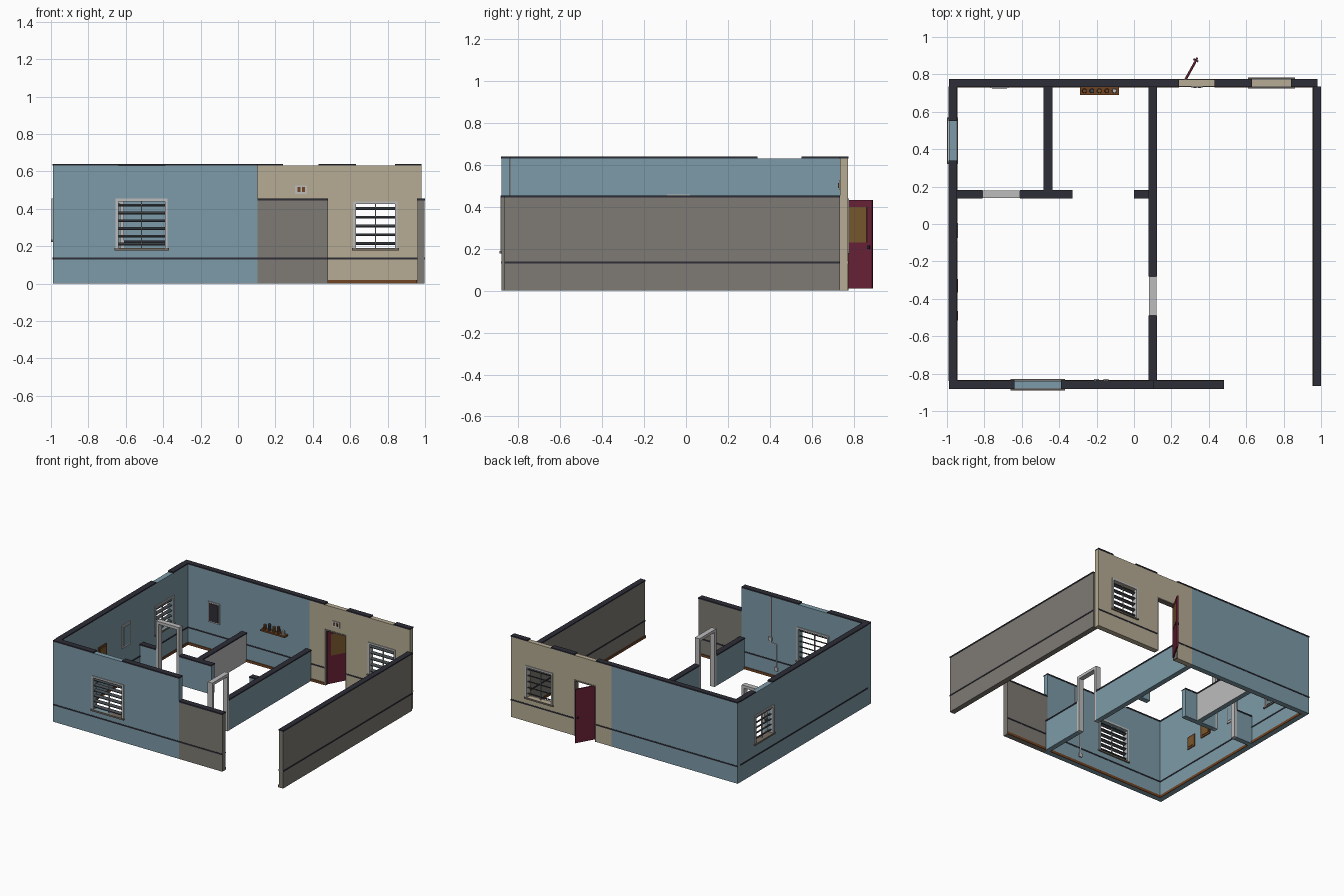
import bpy, bmesh, math
from mathutils import Matrix, Vector

if "Cube" in bpy.data.objects:
    bpy.data.objects.remove(bpy.data.objects["Cube"])


def mat(name, r, g, b):
    m = bpy.data.materials.new(name)
    m.diffuse_color = [((c / 255 + 0.055) / 1.055) ** 2.4 for c in (r, g, b)] + [1]
    m.use_nodes = True
    m.node_tree.nodes["Principled BSDF"].inputs["Base Color"].default_value = m.diffuse_color
    return m


BLUE = mat("wall blue", 125, 155, 168)
BEIGE = mat("wall beige", 182, 171, 147)
GREY = mat("wall grey", 126, 122, 115)
DARK = mat("dark trim", 45, 45, 55)
FRAME = mat("light frame", 188, 188, 188)
BROWN = mat("wood brown", 112, 68, 36)
MAROON = mat("door maroon", 106, 34, 56)
TAN = mat("panel tan", 120, 88, 45)
SLAT = mat("louver grey", 68, 74, 78)
SILL = mat("sill taupe", 118, 108, 98)


def finish(name, bm, *mats):
    bmesh.ops.recalc_face_normals(bm, faces=bm.faces)
    me = bpy.data.meshes.new(name)
    bm.to_mesh(me)
    bm.free()
    for m in mats:
        me.materials.append(m)
    ob = bpy.data.objects.new(name, me)
    bpy.context.collection.objects.link(ob)
    return ob


def place(axis, u, v, z):
    return (u, v, z) if axis == 'x' else (v, u, z)


def add_box(bm, axis, u0, u1, v0, v1, z0, z1, tilt=0):
    c = Vector(place(axis, (u0 + u1) / 2, (v0 + v1) / 2, (z0 + z1) / 2))
    s = place(axis, u1 - u0, v1 - v0, z1 - z0)
    rot = Matrix.Rotation(tilt, 4, 'X' if axis == 'x' else 'Y')
    bmesh.ops.create_cube(bm, size=1, matrix=Matrix.Translation(c) @ rot @ Matrix.Diagonal((*s, 1)))


def boxes(name, m, axis, *dims):
    bm = bmesh.new()
    for d in dims:
        add_box(bm, axis, *d)
    return finish(name, bm, m)


def gaps(u0, u1, cuts):
    """Spans of u0..u1 left over between the cuts."""
    out, u = [], u0
    for a, b in sorted(cuts):
        if a > u:
            out.append((u, a))
        u = b
    if u < u1:
        out.append((u, u1))
    return out


def wall(name, m, axis, u0, u1, v0, v1, h, holes=(), stripe=True, skirt=0):
    """Slab with rectangular holes (u0, u1, z0, z1), dark cap, stripe and skirting."""
    top = h - 0.01
    us = sorted({u0, u1, *[q for o in holes for q in o[:2]]})
    zs = sorted({0, top, *[q for o in holes for q in o[2:]]})

    def solid(i, k):
        if not (0 <= i < len(us) - 1 and 0 <= k < len(zs) - 1):
            return False
        u, z = (us[i] + us[i + 1]) / 2, (zs[k] + zs[k + 1]) / 2
        return not any(o[0] < u < o[1] and o[2] < z < o[3] for o in holes)

    bm = bmesh.new()

    def quad(*pts):
        bm.faces.new([bm.verts.new(place(axis, *p)) for p in pts])

    for i in range(len(us) - 1):
        for k in range(len(zs) - 1):
            if not solid(i, k):
                continue
            a, b, c, d = us[i], us[i + 1], zs[k], zs[k + 1]
            for v in (v0, v1):
                quad((a, v, c), (b, v, c), (b, v, d), (a, v, d))
            for di, u in ((-1, a), (1, b)):
                if not solid(i + di, k):
                    quad((u, v0, c), (u, v1, c), (u, v1, d), (u, v0, d))
            for dk, z in ((-1, c), (1, d)):
                if not solid(i, k + dk):
                    quad((a, v0, z), (b, v0, z), (b, v1, z), (a, v1, z))
    bmesh.ops.remove_doubles(bm, verts=bm.verts, dist=1e-5)
    ob = finish(name, bm, m)
    e = 0.003
    boxes(name + "_cap", DARK, axis, *[(a, b, v0 - e, v1 + e, top, h)
                                       for a, b in gaps(u0, u1, [o[:2] for o in holes])])
    low = [o[:2] for o in holes if o[2] < 0.13]
    if stripe:
        boxes(name + "_stripe", DARK, axis, *[(a, b, v0 - e, v1 + e, 0.13, 0.14)
                                              for a, b in gaps(u0, u1, low)])
    if skirt:
        s = (v1, v1 + 0.005) if skirt > 0 else (v0 - 0.005, v0)
        boxes(name + "_skirting", BROWN, axis, *[(a, b, *s, 0, 0.02) for a, b in gaps(u0, u1, low)])
    return ob


def window(name, axis, u0, u1, v0, v1, z0, z1, slats):
    """Frame, sill and tilted louvers in a wall opening."""
    t, p = 0.014, 0.006
    a, b = v0 - p, v1 + p
    boxes(name + "_frame", FRAME, axis,
          (u0 - t, u0, a, b, z0, z1 + t), (u1, u1 + t, a, b, z0, z1 + t), (u0, u1, a, b, z1, z1 + t))
    boxes(name + "_sill", SILL, axis, (u0 - 0.02, u1 + 0.02, v0 - 0.01, v1 + 0.01, z0 - 0.012, z0))
    c, mid, step = (v0 + v1) / 2, (u0 + u1) / 2, (z1 - z0) / slats
    bm = bmesh.new()
    for i in range(slats):
        z = z0 + step * (i + 0.5)
        add_box(bm, axis, u0, u1, c - 0.012, c + 0.012, z - 0.003, z + 0.003, 0.4)
    finish(name + "_louvers", bm, SLAT)
    boxes(name + "_mullion", FRAME, axis, (mid - 0.003, mid + 0.003, c - 0.004, c + 0.004, z0, z1))


def door_frame(name, axis, u0, u1, v0, v1, h):
    t = 0.022
    boxes(name, FRAME, axis, (u0, u0 + t, v0, v1, 0, h), (u1 - t, u1, v0, v1, 0, h),
          (u0 + t, u1 - t, v0, v1, h - t, h))


# Outer walls
FW, LW, BW = (-0.64, -0.39, 0.19, 0.44), (0.34, 0.55, 0.235, 0.44), (0.63, 0.84, 0.19, 0.425)
DOOR = (0.24, 0.43, 0, 0.44)
wall("front_wall", BLUE, 'x', -0.99, 0.105, -0.88, -0.84, 0.64, [FW], skirt=1)
wall("front_low_wall", GREY, 'x', 0.105, 0.48, -0.88, -0.84, 0.455, skirt=1)
wall("left_wall", BLUE, 'y', -0.84, 0.735, -0.99, -0.95, 0.64, [LW], skirt=1)
wall("back_wall", BLUE, 'x', -0.99, 0.105, 0.735, 0.772, 0.64, skirt=-1)
wall("back_entry_wall", BEIGE, 'x', 0.105, 0.98, 0.735, 0.772, 0.64, [DOOR, BW], skirt=-1)
wall("right_wall", GREY, 'y', -0.865, 0.735, 0.96, 0.997, 0.455, skirt=-1)

# Low partitions and their door frames
LOW = 0.245
wall("hall_partition_front", BLUE, 'y', -0.84, -0.49, 0.08, 0.12, LOW, stripe=False)
wall("hall_partition_back", BLUE, 'y', -0.28, 0.735, 0.08, 0.12, LOW, stripe=False)
wall("room_partition_left", BLUE, 'x', -0.95, -0.81, 0.14, 0.18, LOW - 0.015, stripe=False)
wall("room_partition_mid", BLUE, 'x', -0.61, -0.33, 0.14, 0.18, LOW - 0.015, stripe=False)
wall("room_partition_stub", BLUE, 'x', 0.0, 0.08, 0.14, 0.18, LOW - 0.015, stripe=False)
side = wall("side_partition", BLUE, 'y', 0.18, 0.735, -0.48, -0.44, LOW - 0.015, stripe=False)
side.data.materials.append(FRAME)
for f in side.data.polygons:
    f.material_index = int(f.normal.x > 0.5)
door_frame("hall_door_frame", 'y', -0.49, -0.28, 0.08, 0.12, 0.45)
door_frame("room_door_frame", 'x', -0.81, -0.61, 0.14, 0.18, 0.45)

# Windows
window("front_window", 'x', *FW[:2], -0.88, -0.84, *FW[2:], 6)
window("left_window", 'y', *LW[:2], -0.99, -0.95, *LW[2:], 5)
window("back_window", 'x', *BW[:2], 0.735, 0.772, *BW[2:], 5)

# Entry door, swung outward, with a tan upper panel and handle
door_trim = boxes("entry_door_frame", SILL, 'x', (0.24, 0.25, 0.732, 0.775, 0, 0.44),
                  (0.42, 0.43, 0.732, 0.775, 0, 0.44), (0.25, 0.42, 0.732, 0.775, 0.43, 0.44))
swing = Matrix.Translation((0.257, 0.742, 0)) @ Matrix.Rotation(math.radians(61), 4, 'Z')
for part in (boxes("entry_door", MAROON, 'x', (0, 0.168, -0.005, 0.005, 0.01, 0.432)),
             boxes("entry_door_panel", TAN, 'x', (0.025, 0.142, -0.008, -0.005, 0.23, 0.4)),
             boxes("entry_door_handle", DARK, 'x', (0.147, 0.157, -0.014, 0.014, 0.2, 0.215))):
    part.matrix_world = swing

# Switch plate above the entry door
boxes("switch_plate", FRAME, 'x', (0.305, 0.37, 0.729, 0.735, 0.48, 0.525))
boxes("switches", BROWN, 'x', (0.317, 0.334, 0.726, 0.729, 0.49, 0.515),
      (0.341, 0.358, 0.726, 0.729, 0.49, 0.515))

# Mirror and shelf on the back wall
boxes("mirror_frame", FRAME, 'x', (-0.77, -0.67, 0.727, 0.735, 0.23, 0.39))
boxes("mirror_glass", DARK, 'x', (-0.76, -0.68, 0.724, 0.727, 0.24, 0.38))
boxes("shelf", BROWN, 'x', (-0.29, -0.08, 0.69, 0.735, 0.3, 0.312))
for i, (m, h) in enumerate(((BROWN, 0.035), (SLAT, 0.05), (TAN, 0.04), (BROWN, 0.05), (FRAME, 0.03))):
    bm = bmesh.new()
    bmesh.ops.create_cone(bm, cap_ends=True, segments=10, radius1=0.013, radius2=0.011, depth=h,
                          matrix=Matrix.Translation((-0.265 + i * 0.04, 0.712, 0.312 + h / 2)))
    finish("shelf_jar", bm, m)

# Pictures on the left wall: y0, y1, z0, z1
for m, inner, y0, y1, z0, z1 in ((BROWN, TAN, -0.53, -0.45, 0.26, 0.36),
                                 (BROWN, TAN, -0.38, -0.28, 0.29, 0.4),
                                 (FRAME, BLUE, -0.09, 0.02, 0.28, 0.46)):
    boxes("picture_frame", m, 'y', (y0, y1, -0.95, -0.943, z0, z1))
    boxes("picture", inner, 'y', (y0 + 0.015, y1 - 0.015, -0.943, -0.94, z0 + 0.015, z1 - 0.015))

# Conduit and socket boxes inside the front wall
boxes("conduit", FRAME, 'x', (-0.153, -0.147, -0.84, -0.834, 0.31, 0.63),
      (-0.203, -0.197, -0.84, -0.834, 0.08, 0.27), (-0.203, -0.147, -0.84, -0.834, 0.264, 0.27),
      (-0.153, -0.147, -0.84, -0.834, 0.264, 0.3))
boxes("socket_boxes", FRAME, 'x', (-0.163, -0.137, -0.84, -0.83, 0.285, 0.315),
      (-0.213, -0.187, -0.84, -0.83, 0.06, 0.09))
